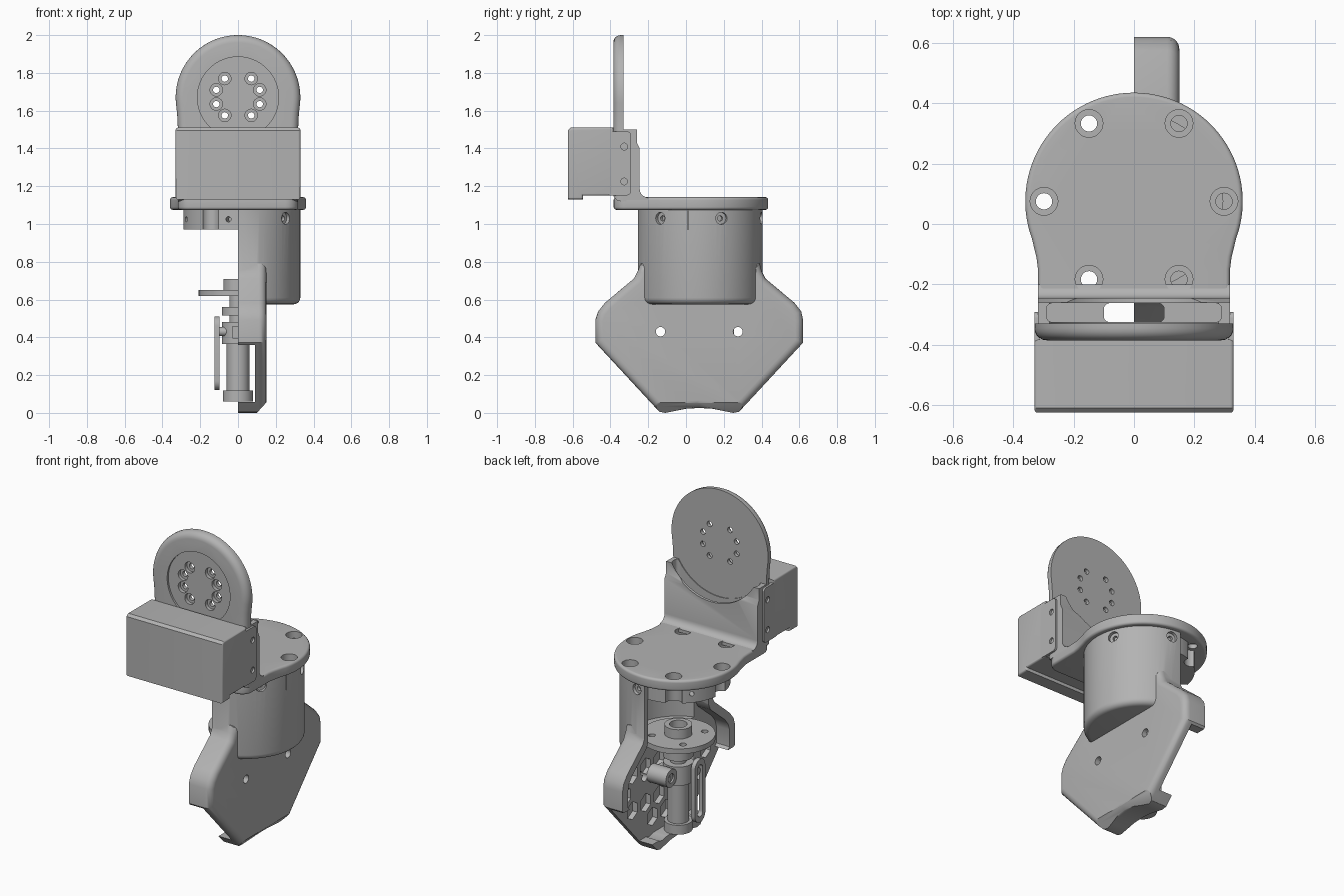
import bpy, bmesh, math
from mathutils import Vector, Matrix

if "Cube" in bpy.data.objects:
    bpy.data.objects.remove(bpy.data.objects["Cube"])

grey = bpy.data.materials.new("plain_grey")
grey.diffuse_color = (0.45, 0.45, 0.45, 1)
grey.use_nodes = True
grey.node_tree.nodes["Principled BSDF"].inputs["Base Color"].default_value = grey.diffuse_color
CY = 0.075                      # y of the vertical main axis


def arc(u, v, r, a0=0, a1=360, n=48):
    m = n if a1 - a0 == 360 else n + 1
    return [(u + r * math.cos(math.radians(a0 + (a1 - a0) * i / n)),
             v + r * math.sin(math.radians(a0 + (a1 - a0) * i / n))) for i in range(m)]


def rect(u0, u1, v0, v1, r=0.0):
    if not r:
        return [(u0, v0), (u1, v0), (u1, v1), (u0, v1)]
    corners = ((u1 - r, v1 - r), (u0 + r, v1 - r), (u0 + r, v0 + r), (u1 - r, v0 + r))
    return [p for i, (u, v) in enumerate(corners) for p in arc(u, v, r, 90 * i, 90 * i + 90, 6)]


def prism(name, pts, axis, a, b, bevel=0, caps="ab"):
    """Extrude a 2D outline along an axis, optionally rounding the cap edges."""
    put = {"x": lambda u, v, w: (w, u, v), "y": lambda u, v, w: (u, w, v),
           "z": lambda u, v, w: (u, v, w)}[axis]
    bm = bmesh.new()
    lo = [bm.verts.new(put(u, v, a)) for u, v in pts]
    hi = [bm.verts.new(put(u, v, b)) for u, v in pts]
    fa, fb = bm.faces.new(lo), bm.faces.new(hi)
    for i in range(len(pts)):
        j = (i + 1) % len(pts)
        bm.faces.new((lo[i], lo[j], hi[j], hi[i]))
    bmesh.ops.recalc_face_normals(bm, faces=bm.faces)
    if bevel:
        edges = [e for f, k in ((fa, "a"), (fb, "b")) if k in caps for e in f.edges]
        bmesh.ops.bevel(bm, geom=edges, offset=bevel, segments=5, profile=0.5,
                        affect="EDGES", clamp_overlap=False)
    me = bpy.data.meshes.new(name)
    bm.to_mesh(me)
    bm.free()
    ob = bpy.data.objects.new(name, me)
    bpy.context.collection.objects.link(ob)
    me.materials.append(grey)
    return ob


def boolean(ob, other, op="DIFFERENCE"):
    mod = ob.modifiers.new("cut", "BOOLEAN")
    mod.operation, mod.solver, mod.object = op, "EXACT", other
    bpy.context.view_layer.objects.active = ob
    bpy.ops.object.modifier_apply(modifier=mod.name)
    bpy.data.objects.remove(other)


def cut(ob, pts, axis, a, b, **kw):
    boolean(ob, prism("cutter", pts, axis, a, b, **kw))


def radial_cut(ob, ang, z, r, r0, r1):
    c = prism("cutter", arc(0, z, r, n=20), "x", r0, r1)
    c.data.transform(Matrix.Translation((0, CY, 0)) @ Matrix.Rotation(math.radians(ang), 4, "Z"))
    boolean(ob, c)


# --- round mounting plate with narrowed front neck
right = [(0.318, -0.15), (0.323, -0.11)]
front = arc(0.25, -0.315, 0.068, -90, 0, 6)
outline = (front + right + arc(0, CY, 0.36, -20, 200, 60)
           + [(-u, v) for u, v in reversed(front + right)])
plate = prism("mounting_plate", outline, "z", 1.075, 1.142, bevel=0.015)
bolts = [(0.298 * math.cos(math.radians(a)), CY + 0.298 * math.sin(math.radians(a)))
         for a in range(0, 360, 60)]
for u, v in bolts:
    cut(plate, arc(u, v, 0.046, n=28), "z", 1.1, 1.2)
    cut(plate, arc(u, v, 0.027, n=20), "z", 1.0, 1.2)
cut(plate, rect(-0.1, 0.1, -0.325, -0.262, 0.02), "z", 1.0, 1.2)

# --- upright bracket with a round scoop and a cable channel
prof = ([(-0.335, 1.12), (-0.2, 1.12), (-0.2, 1.14)]
        + [(u, v) for u, v in arc(-0.2, 1.185, 0.045, 180, 270, 6)[::-1]]
        + [(-0.245, 1.4), (-0.26, 1.43), (-0.26, 1.5), (-0.335, 1.5)])
bracket = prism("upright_bracket", prof, "x", -0.318, 0.318)
cut(bracket, arc(0, 1.665, 0.325, n=64), "y", -0.331, -0.2)
cut(bracket, rect(-0.1, 0.1, -0.325, -0.262, 0.02), "z", 1.0, 1.45)
cut(bracket, rect(-0.29, 0.29, -0.325, -0.262, 0.02), "z", 1.22, 1.6)

# --- upright round-topped disc with a bolt circle
disc = prism("upright_disc", [(-0.318, 1.12), (0.318, 1.12), (0.318, 1.5), (0.322, 1.58)]
             + arc(0, 1.67, 0.33, -5, 185, 60) + [(-0.322, 1.58), (-0.318, 1.5)],
             "y", -0.385, -0.33, bevel=0.04, caps="a")
cut(disc, arc(0, 1.67, 0.215, n=64), "y", -0.45, -0.373)
for s in (-1, 1):
    for u, v in ((0.07, 1.77), (0.115, 1.71), (0.115, 1.635), (0.07, 1.575)):
        cut(disc, arc(s * u, v, 0.033, n=24), "y", -0.45, -0.352)
        cut(disc, arc(s * u, v, 0.017, n=16), "y", -0.45, -0.3)
    for z in (1.41, 1.225):
        cut(disc, arc(s * 0.27, z, 0.018, n=12), "y", -0.35, -0.3)

# --- front cover box with lower lip and screwed side flanges
prism("front_cover", [(-0.625, 1.13), (-0.545, 1.13), (-0.545, 1.15), (-0.383, 1.15),
                      (-0.383, 1.51), (-0.61, 1.51), (-0.625, 1.495)],
      "x", -0.33, 0.33, bevel=0.012)
for s, label in ((-1, "left"), (1, "right")):
    fl = prism(label + "_cover_flange", rect(-0.42, -0.292, 1.152, 1.49, 0.02),
               "x", s * 0.312, s * 0.33)
    for z in (1.41, 1.225):
        cut(fl, arc(-0.327, z, 0.018, n=20), "x", s * 0.2, s * 0.4)

# --- collar ring under the plate, notched around the bolts
ring = prism("collar_ring", arc(0, CY, 0.292, n=72), "z", 0.97, 1.08)
cut(ring, arc(0, CY, 0.2), "z", 0.9, 1.2)
for u, v in bolts:
    cut(ring, arc(u, v, 0.048, n=24), "z", 0.9, 1.2)
for a in range(140, 261, 60):
    radial_cut(ring, a, 1.025, 0.014, 0.1, 0.4)

# --- half housing: rounded slab joined to a half cylinder
slab = ([(-0.48, 0.38), (-0.17, 0.045), (-0.14, 0.014), (-0.11, 0.008), (-0.06, 0.018), (0, 0.03),
         (0.07, 0.034), (0.14, 0.03), (0.2, 0.018), (0.25, 0.008), (0.28, 0.014), (0.31, 0.045),
         (0.62, 0.38), (0.62, 0.5), (0.61, 0.545), (0.575, 0.59), (0.42, 0.72), (0.4, 0.76),
         (0.39, 0.8), (-0.24, 0.8), (-0.255, 0.76), (-0.275, 0.72), (-0.43, 0.59),
         (-0.465, 0.545), (-0.48, 0.5)])
slab = [(u, max(0.0, v - 0.008)) for u, v in slab]
housing = prism("half_housing", slab, "x", 0, 0.15, bevel=0.04, caps="b")
boolean(housing, prism("barrel", arc(0, CY, 0.33, n=72), "z", 0.575, 1.076, bevel=0.035, caps="a"),
        "UNION")
cut(housing, rect(-1, 1, -0.1, 1.5), "x", -1, 0.0)
cut(housing, arc(0, CY, 0.294, n=72), "z", 0.62, 1.2)
# bottom chamfer, inner hollow and open lower edge
cut(housing, [(0.091, -0.01), (0.168, 0.075), (0.25, -0.01)], "y", -0.5, 0.6)
inner = [(0.07 + (u - 0.07) * 0.9, 0.4 + (v - 0.4) * 0.88) for u, v in slab]
cut(housing, inner, "x", -0.1, 0.09)
cut(housing, rect(-0.7, 0.8, 0.058, 0.36), "x", -0.1, 0.09)
# honeycomb pockets
for row, z in enumerate((0.16, 0.27, 0.38, 0.49)):
    for k in range(-4, 5):
        d = 0.13 * (k + 0.5 * (row % 2))
        if abs(d) < min(0.4, 0.12 + 0.85 * z) and not (row == 2 and abs(abs(d) - 0.2) < 0.08):
            cut(housing, arc(0.07 + d, z, 0.056, 30, 390, 6), "x", 0.05, 0.122)
# screw holes and seam slit
for y in (-0.135, 0.275):
    cut(housing, arc(y, 0.43, 0.025, n=24), "x", -0.1, 0.3)
for a in (-40, 20, 80):
    radial_cut(housing, a, 1.03, 0.032, 0.31, 0.4)
    radial_cut(housing, a, 1.03, 0.014, 0.2, 0.4)
cut(housing, rect(0.008, 0.013, 0.97, 1.1), "x", 0.25, 0.4)

# --- horn disc, hub and shaft on the main axis
horn = prism("horn_disc", arc(0, CY, 0.208), "z", 0.618, 0.65)
for a in range(45, 360, 90):
    cut(horn, arc(0.15 * math.cos(math.radians(a)), CY + 0.15 * math.sin(math.radians(a)), 0.02,
                  n=16), "z", 0.5, 0.8)
hub = prism("horn_hub", arc(0, CY, 0.078), "z", 0.648, 0.708)
cut(hub, arc(0, CY, 0.05, n=32), "z", 0.66, 0.8)
for label, r, z0, z1 in (("shaft", 0.045, 0.47, 0.62), ("shaft_collar", 0.085, 0.515, 0.56),
                         ("motor_cap", 0.085, 0.365, 0.48), ("motor_cylinder", 0.06, 0.11, 0.37),
                         ("motor_foot", 0.08, 0.06, 0.118)):
    prism(label, arc(0, CY, r, n=36), "z", z0, z1)

# --- linkage: slotted bar, pivot eye and crossbar
bar = prism("slotted_link", arc(0.04, 0.46, 0.05, 0, 180, 12) + arc(0.04, 0.17, 0.05, 180, 360, 12),
            "x", -0.125, -0.098)
cut(bar, arc(0.04, 0.45, 0.025, 0, 180, 10) + arc(0.04, 0.18, 0.025, 180, 360, 10), "x", -0.2, 0)
prism("link_pin", arc(0.04, 0.43, 0.024, n=20), "x", -0.11, 0.02)
eye = prism("pivot_eye", arc(0.2, 0.43, 0.055, n=28), "x", -0.04, 0.09)
cut(eye, arc(0.2, 0.43, 0.028, n=20), "x", -0.1, 0.05)
prism("crossbar", rect(-0.05, 0.2, 0.395, 0.46), "x", -0.03, 0.09)

# --- smooth curved surfaces, keep edges crisp
for ob in bpy.context.scene.objects:
    ob.select_set(True)
    bpy.context.view_layer.objects.active = ob
bpy.ops.object.shade_smooth_by_angle(angle=math.radians(30))
